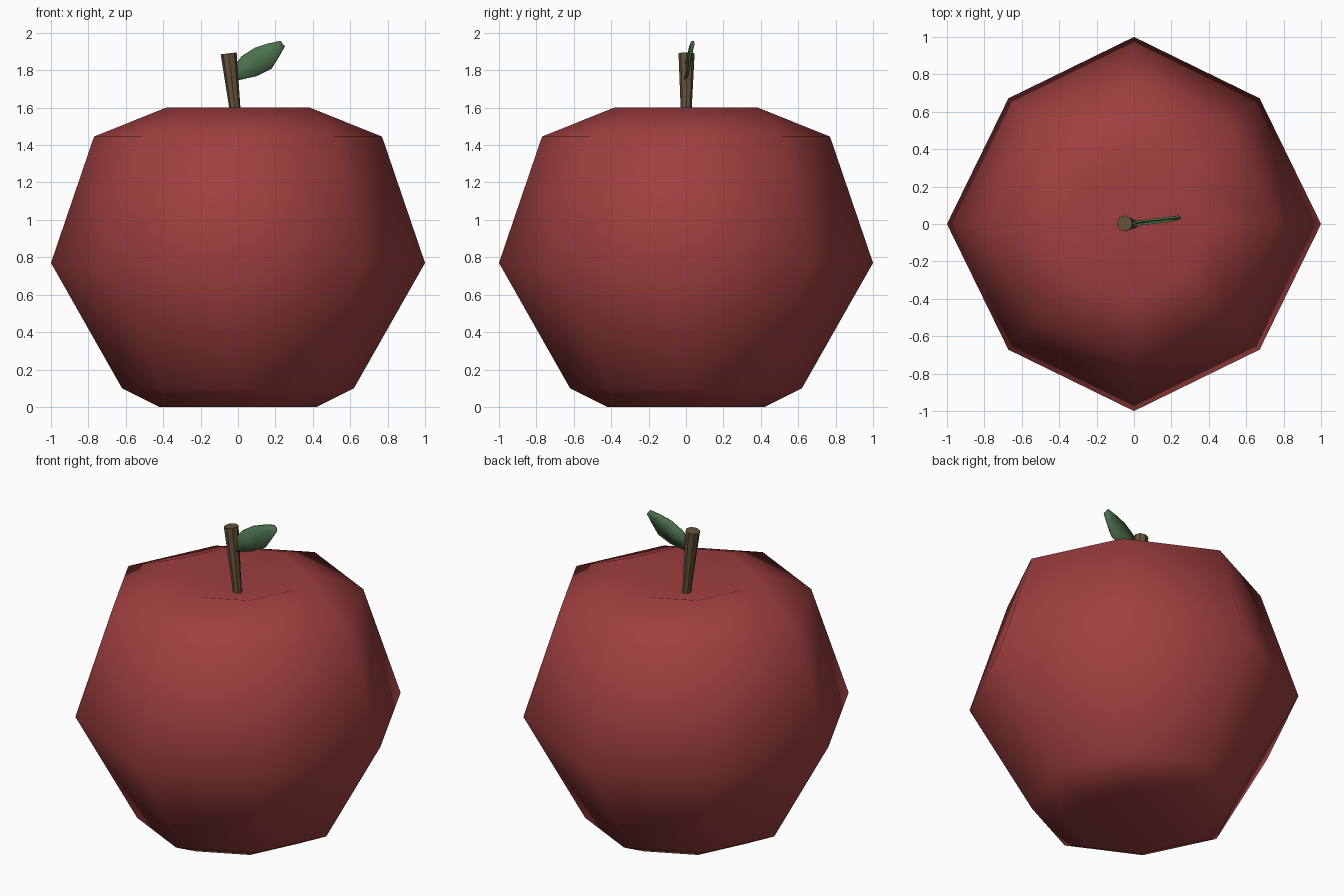
import bpy, bmesh, math
from mathutils import Vector

if "Cube" in bpy.data.objects:
    bpy.data.objects.remove(bpy.data.objects["Cube"])


def finish(name, bm, color, angle=None):
    bmesh.ops.recalc_face_normals(bm, faces=bm.faces)
    mesh = bpy.data.meshes.new(name)
    bm.to_mesh(mesh)
    bm.free()
    ob = bpy.data.objects.new(name, mesh)
    bpy.context.collection.objects.link(ob)
    mat = bpy.data.materials.new(name + "_color")
    mat.diffuse_color = (*color, 1)
    mat.use_nodes = True
    mat.node_tree.nodes["Principled BSDF"].inputs["Base Color"].default_value = mat.diffuse_color
    mesh.materials.append(mat)
    mesh.shade_smooth()
    if angle:
        bpy.ops.object.select_all(action='DESELECT')
        ob.select_set(True)
        bpy.context.view_layer.objects.active = ob
        bpy.ops.object.shade_smooth_by_angle(angle=math.radians(angle))
    return ob


def bridge(bm, a, b):
    n = len(a)
    for i in range(n):
        bm.faces.new((a[i], a[(i + 1) % n], b[(i + 1) % n], b[i]))


def fan(bm, ring, tip):
    for i in range(len(ring)):
        bm.faces.new((ring[i], ring[(i + 1) % len(ring)], tip))


# Fruit: eight-sided rings, slightly squarer than round, dimpled at both ends
bm = bmesh.new()
profile = [(0.42, 0), (0.62, 0.10), (1.0, 0.77), (0.77, 1.445), (0.385, 1.6)]
rings = []
for r, z in profile:
    ring = []
    for i in range(8):
        a = i * math.pi / 4
        k = r * (0.95 if i % 2 else 1.0)
        ring.append(bm.verts.new((k * math.cos(a), k * math.sin(a), z)))
    rings.append(ring)
for a, b in zip(rings, rings[1:]):
    bridge(bm, a, b)
fan(bm, rings[0], bm.verts.new((0, 0, 0.07)))
fan(bm, rings[-1], bm.verts.new((0, 0, 1.48)))
finish("fruit_body", bm, (0.35, 0.05, 0.05))

# Stem: leaning rod that widens towards the top
bm = bmesh.new()
base, top = Vector((0, 0, 1.45)), Vector((-0.05, 0.003, 1.89))
axis = (top - base).normalized()
u = axis.cross(Vector((0, 1, 0))).normalized()
v = axis.cross(u)
rings = []
for t, r in [(0, 0.025), (0.35, 0.03), (1, 0.043)]:
    c = base.lerp(top, t)
    rings.append([bm.verts.new(c + r * (math.cos(i * math.pi / 4) * u
                                        + math.sin(i * math.pi / 4) * v))
                  for i in range(8)])
for a, b in zip(rings, rings[1:]):
    bridge(bm, a, b)
bm.faces.new(rings[0])
bm.faces.new(rings[-1])
finish("stem", bm, (0.13, 0.085, 0.04), 40)

# Leaf: thin blade, lower edge / midrib / upper edge at each station
bm = bmesh.new()
stations = [((-0.01, 1.745), (-0.02, 1.79), (-0.01, 1.835)),
            ((0.10, 1.77), (0.06, 1.825), (0.02, 1.875)),
            ((0.18, 1.81), (0.13, 1.87), (0.09, 1.92)),
            ((0.22, 1.875), (0.195, 1.91), (0.16, 1.943)),
            ((0.25, 1.93), (0.238, 1.942), (0.228, 1.957))]
rows = []
for j, st in enumerate(stations):
    y = 0.036 * (j / 4) ** 0.8
    rows.append([bm.verts.new((x, y + dy, z))
                 for (x, z), dy in zip(st, (-0.006, 0.004, 0))])
for a, b in zip(rows, rows[1:]):
    for i in range(2):
        bm.faces.new((a[i], b[i], b[i + 1], a[i + 1]))
leaf = finish("leaf", bm, (0.07, 0.16, 0.07))
sol = leaf.modifiers.new("thickness", 'SOLIDIFY')
sol.thickness = 0.012
sol.offset = 0
